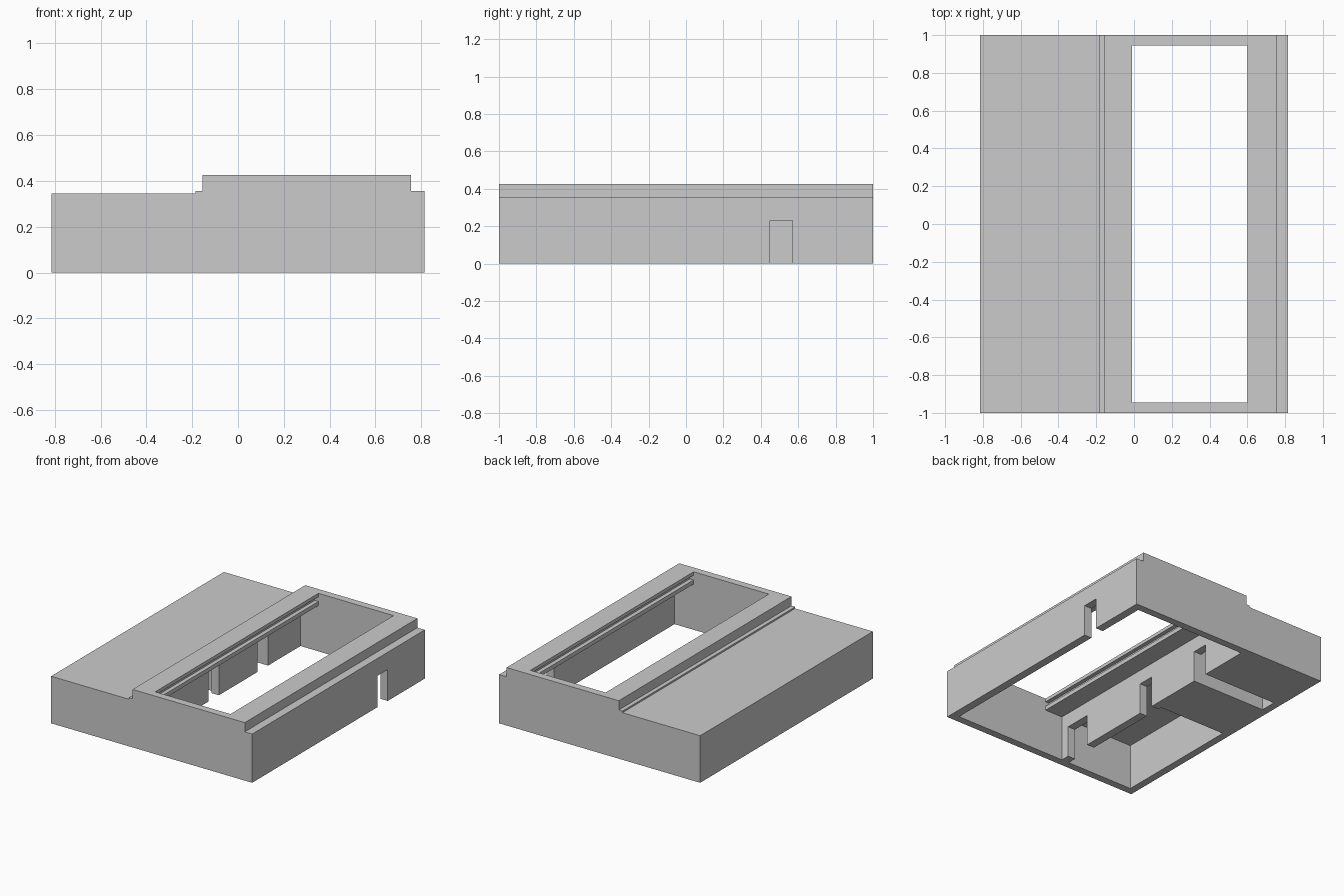
import bpy, bmesh
from mathutils import Vector

if "Cube" in bpy.data.objects:
    bpy.data.objects.remove(bpy.data.objects["Cube"])

Y = 0.945          # inner face of the end walls
CEIL = 0.335       # underside of the top


def prism(name, pts, axis, a, b):
    """Extrude a 2D profile along x (pts = y,z) or along y (pts = x,z)."""
    bm = bmesh.new()
    place = (lambda p: (a, p[0], p[1])) if axis == 'x' else (lambda p: (p[0], a, p[1]))
    face = bm.faces.new([bm.verts.new(place(p)) for p in pts])
    new = bmesh.ops.extrude_face_region(bm, geom=[face])['geom']
    step = Vector((b - a, 0, 0)) if axis == 'x' else Vector((0, b - a, 0))
    bmesh.ops.translate(bm, vec=step, verts=[v for v in new if isinstance(v, bmesh.types.BMVert)])
    bmesh.ops.recalc_face_normals(bm, faces=bm.faces)
    me = bpy.data.meshes.new(name)
    bm.to_mesh(me)
    bm.free()
    ob = bpy.data.objects.new(name, me)
    bpy.context.collection.objects.link(ob)
    return ob


def box(name, x0, x1, y0, y1, z0, z1):
    return prism(name, [(x0, z0), (x1, z0), (x1, z1), (x0, z1)], 'y', y0, y1)


def notched_wall(name, x0, x1, notches, top=0.23):
    """Lengthwise wall with openings cut up from the floor."""
    pts = [(-Y, 0)]
    for y0, y1 in notches:
        pts += [(y0, 0), (y0, top), (y1, top), (y1, 0)]
    pts += [(Y, 0), (Y, CEIL), (-Y, CEIL)]
    return prism(name, pts, 'x', x0, x1)


def rail(name, inner, shoulder, outer):
    """Raised rim beside the opening, with a groove in its inner edge."""
    g = inner + (0.03 if outer > inner else -0.03)
    prism(name, [(outer, CEIL), (inner, CEIL), (inner, 0.365), (g, 0.365), (g, 0.40),
                 (inner, 0.40), (inner, 0.425), (shoulder, 0.425),
                 (shoulder, 0.357), (outer, 0.357)], 'y', -Y, Y)


# End walls follow the whole stepped outline
outline = [(-0.815, 0), (0.815, 0), (0.815, 0.357), (0.755, 0.357), (0.755, 0.425),
           (-0.155, 0.425), (-0.155, 0.357), (-0.185, 0.357), (-0.185, 0.345), (-0.815, 0.345)]
prism("front_wall", outline, 'y', -1, -Y)
prism("back_wall", outline, 'y', Y, 1)

# Lengthwise walls
box("left_wall", -0.815, -0.76, -Y, Y, 0, CEIL)
notched_wall("right_wall", 0.755, 0.815, [(0.45, 0.57)])
notched_wall("divider_wall", -0.215, -0.155, [(-0.88, -0.68), (-0.12, 0.0), (0.45, 0.57)])

# Lower cover and the two rims of the opening
box("left_cover", -0.815, -0.185, -Y, Y, CEIL, 0.345)
rail("left_rail", -0.01, -0.155, -0.185)
rail("right_rail", 0.60, 0.755, 0.815)

# Blocks in the closed compartment, leaving a channel between them
box("middle_block", -0.76, -0.215, 0.03, 0.45, 0, CEIL)
box("back_block", -0.76, -0.215, 0.57, Y, 0, CEIL)
